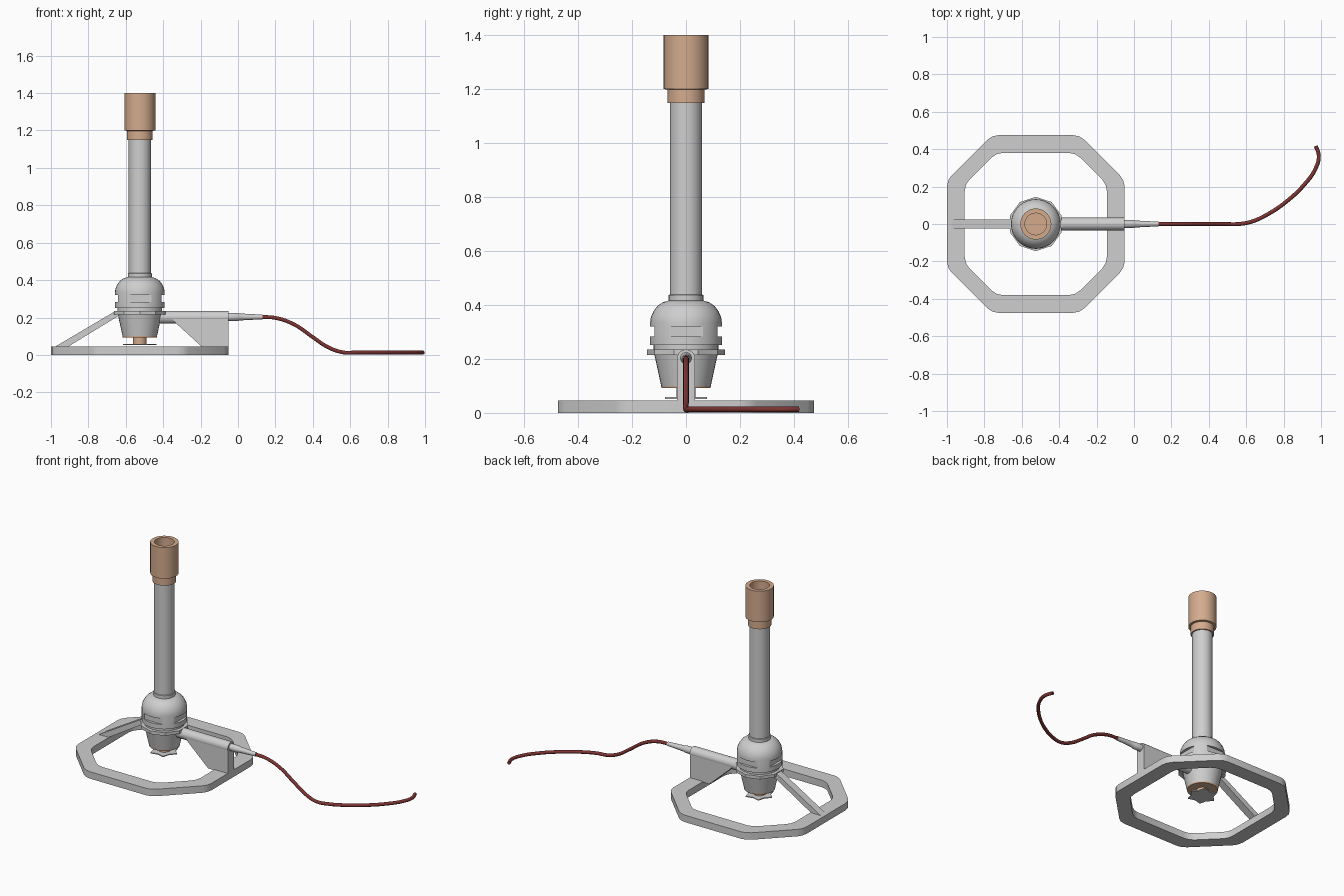
import bpy, bmesh, math
from mathutils import Vector, Matrix

if "Cube" in bpy.data.objects:
    bpy.data.objects.remove(bpy.data.objects["Cube"])

CX = -0.525  # burner axis


def material(name, rgb):
    m = bpy.data.materials.new(name)
    m.diffuse_color = (*rgb, 1)
    m.use_nodes = True
    m.node_tree.nodes["Principled BSDF"].inputs["Base Color"].default_value = m.diffuse_color
    return m


GREY = material("grey_metal", (0.62, 0.62, 0.62))
COPPER = material("copper", (0.66, 0.41, 0.27))
RED = material("red_rubber", (0.21, 0.035, 0.032))


def finish(bm, name, mat, angle=32):
    bmesh.ops.remove_doubles(bm, verts=bm.verts, dist=1e-5)
    bmesh.ops.recalc_face_normals(bm, faces=bm.faces)
    me = bpy.data.meshes.new(name)
    bm.to_mesh(me)
    bm.free()
    ob = bpy.data.objects.new(name, me)
    bpy.context.collection.objects.link(ob)
    me.materials.append(mat)
    smooth(ob, angle)
    return ob


def smooth(ob, angle):
    bpy.ops.object.select_all(action='DESELECT')
    ob.select_set(True)
    bpy.context.view_layer.objects.active = ob
    if angle:
        bpy.ops.object.shade_smooth_by_angle(angle=math.radians(angle))


def lathe(name, profile, mat, n=32, origin=(CX, 0, 0), along_x=False, angle=32):
    """Spin (radius, height) points; the profile starts and ends on the axis."""
    bm = bmesh.new()
    vs = [bm.verts.new((0, r, z)) for r, z in profile]
    edges = [bm.edges.new(p) for p in zip(vs, vs[1:])]
    bmesh.ops.spin(bm, geom=vs + edges, cent=(0, 0, 0), axis=(0, 0, 1),
                   angle=2 * math.pi, steps=n, use_merge=True)
    bmesh.ops.remove_doubles(bm, verts=bm.verts, dist=1e-5)
    if along_x:
        bm.transform(Matrix.Rotation(math.pi / 2, 4, 'Y'))
    bm.transform(Matrix.Translation(origin))
    return finish(bm, name, mat, angle)


def prism(name, pts, offset, mat, angle=None):
    """Extrude a planar polygon along offset."""
    bm = bmesh.new()
    f = bm.faces.new([bm.verts.new(p) for p in pts])
    new = bmesh.ops.extrude_face_region(bm, geom=[f])["geom"]
    bmesh.ops.translate(bm, vec=offset,
                        verts=[v for v in new if isinstance(v, bmesh.types.BMVert)])
    return finish(bm, name, mat, angle)


def octagon(half, c, cut):
    """Octagon whose corners are clipped by a short bevel."""
    raw = [(half, -c), (half, c), (c, half), (-c, half),
           (-half, c), (-half, -c), (-c, -half), (c, -half)]
    raw = [Vector(p) for p in raw]
    out = []
    for i, p in enumerate(raw):
        a = (raw[i - 1] - p).normalized()
        b = (raw[(i + 1) % 8] - p).normalized()
        q = p + (a + b) * cut * 0.27
        out += [p + a * cut, q, p + b * cut]
    return out


# Base ring: outer and inner outlines bridged at both heights
bm = bmesh.new()
loops = []
for half, c, z in ((0.475, 0.235, 0), (0.475, 0.235, 0.045),
                   (0.38, 0.212, 0.045), (0.38, 0.212, 0)):
    loops.append([bm.verts.new((CX + p.x, p.y, z)) for p in octagon(half, c, 0.035)])
n = len(loops[0])
for k in range(4):
    a, b = loops[k], loops[(k + 1) % 4]
    for i in range(n):
        j = (i + 1) % n
        bm.faces.new((a[i], a[j], b[j], b[i]))
finish(bm, "base_ring", GREY)

# Sloping strut on the left
prism("left_strut", [(-0.985, -0.024, 0.04), (-0.655, -0.024, 0.235), (-0.56, -0.024, 0.235),
                     (-0.56, -0.024, 0.215), (-0.64, -0.024, 0.208), (-0.915, -0.024, 0.04)],
      (0, 0.048, 0), GREY)

# Gas arm with its gusset on the right
lathe("gas_arm", [(0, 0), (0.034, 0), (0.034, 0.4), (0, 0.4)], GREY, 24,
      (-0.45, 0, 0.201), True)
prism("arm_gusset", [(-0.36, -0.033, 0.2), (-0.05, -0.033, 0.2), (-0.05, -0.033, 0.04),
                     (-0.19, -0.033, 0.04), (-0.33, -0.033, 0.168)],
      (0, 0.066, 0), GREY)

# Hose nozzle
lathe("hose_nozzle", [(0, 0), (0.022, 0), (0.022, 0.05), (0.019, 0.055), (0.017, 0.09),
                      (0.0125, 0.18), (0, 0.18)], GREY, 16, (-0.05, 0, 0.203), True)

# Lower cone, decagonal flange and domed body
lathe("lower_cone", [(0, 0.1), (0.092, 0.1), (0.118, 0.22), (0, 0.22)], GREY)
lathe("flange", [(0, 0.215), (0.145, 0.215), (0.145, 0.235), (0, 0.235)], GREY, 10)
body = lathe("air_collar", [(0, 0.23), (0.12, 0.23), (0.12, 0.252), (0.133, 0.252),
                            (0.133, 0.335), (0.13, 0.355), (0.121, 0.376), (0.107, 0.395),
                            (0.088, 0.409), (0.066, 0.416), (0, 0.416)], GREY)

# Four air windows cut into the collar
for k in range(4):
    bm = bmesh.new()
    bmesh.ops.create_cube(bm, size=1)
    bm.transform(Matrix.Translation((CX, 0, 0)) @ Matrix.Rotation(k * math.pi / 2, 4, 'Z')
                 @ Matrix.Translation((0.16, 0, 0.302))
                 @ Matrix.Diagonal((0.09, 0.126, 0.038, 1)))
    cutter = finish(bm, "window_cutter", GREY, None)
    cutter.hide_render = True
    mod = body.modifiers.new("window", 'BOOLEAN')
    mod.operation, mod.object, mod.solver = 'DIFFERENCE', cutter, 'EXACT'
    bpy.ops.object.select_all(action='DESELECT')
    body.select_set(True)
    bpy.context.view_layer.objects.active = body
    bpy.ops.object.modifier_apply(modifier=mod.name)
    bpy.data.objects.remove(cutter)
smooth(body, 32)

# Barrel with its foot collar
lathe("barrel", [(0, 0.41), (0.064, 0.41), (0.064, 0.436), (0.06, 0.438),
                 (0.06, 1.16), (0, 1.16)], GREY)

# Hollow copper burner head
lathe("burner_head", [(0, 1.148), (0.069, 1.148), (0.069, 1.198), (0.083, 1.2), (0.083, 1.4),
                      (0.058, 1.4), (0.058, 1.2), (0, 1.2)], COPPER)

# Copper plug and valve stem under the cone
lathe("copper_plug", [(0, 0.092), (0.091, 0.092), (0.092, 0.1), (0, 0.1)], COPPER)
lathe("valve_stem", [(0, 0.055), (0.036, 0.055), (0.036, 0.095), (0, 0.095)], COPPER, 20)

# Star-shaped valve wheel
star = []
for i in range(12):
    r = 0.09 if i % 2 == 0 else 0.066
    t = math.pi * i / 6
    star.append((CX + r * math.cos(t), r * math.sin(t), 0.052))
prism("valve_wheel", star, (0, 0, 0.006), GREY)

# Rubber hose along a smooth path
path = [(0.11, 0, 0.203), (0.2, 0, 0.198), (0.3, 0, 0.163), (0.4, 0, 0.095), (0.48, 0, 0.042),
        (0.56, 0, 0.014), (0.63, 0.013, 0.013), (0.72, 0.055, 0.013), (0.82, 0.124, 0.013),
        (0.91, 0.21, 0.013), (0.97, 0.295, 0.013), (0.988, 0.365, 0.013), (0.972, 0.417, 0.013)]
cu = bpy.data.curves.new("hose", 'CURVE')
cu.dimensions = '3D'
cu.bevel_depth = 0.0105
cu.bevel_resolution = 3
cu.resolution_u = 6
cu.use_fill_caps = True
sp = cu.splines.new('BEZIER')
sp.bezier_points.add(len(path) - 1)
for bp, co in zip(sp.bezier_points, path):
    bp.co = co
    bp.handle_left_type = bp.handle_right_type = 'AUTO'
cu.materials.append(RED)
hose = bpy.data.objects.new("hose", cu)
bpy.context.collection.objects.link(hose)
bpy.ops.object.select_all(action='DESELECT')
hose.select_set(True)
bpy.context.view_layer.objects.active = hose
bpy.ops.object.convert(target='MESH')
smooth(bpy.context.object, 40)
